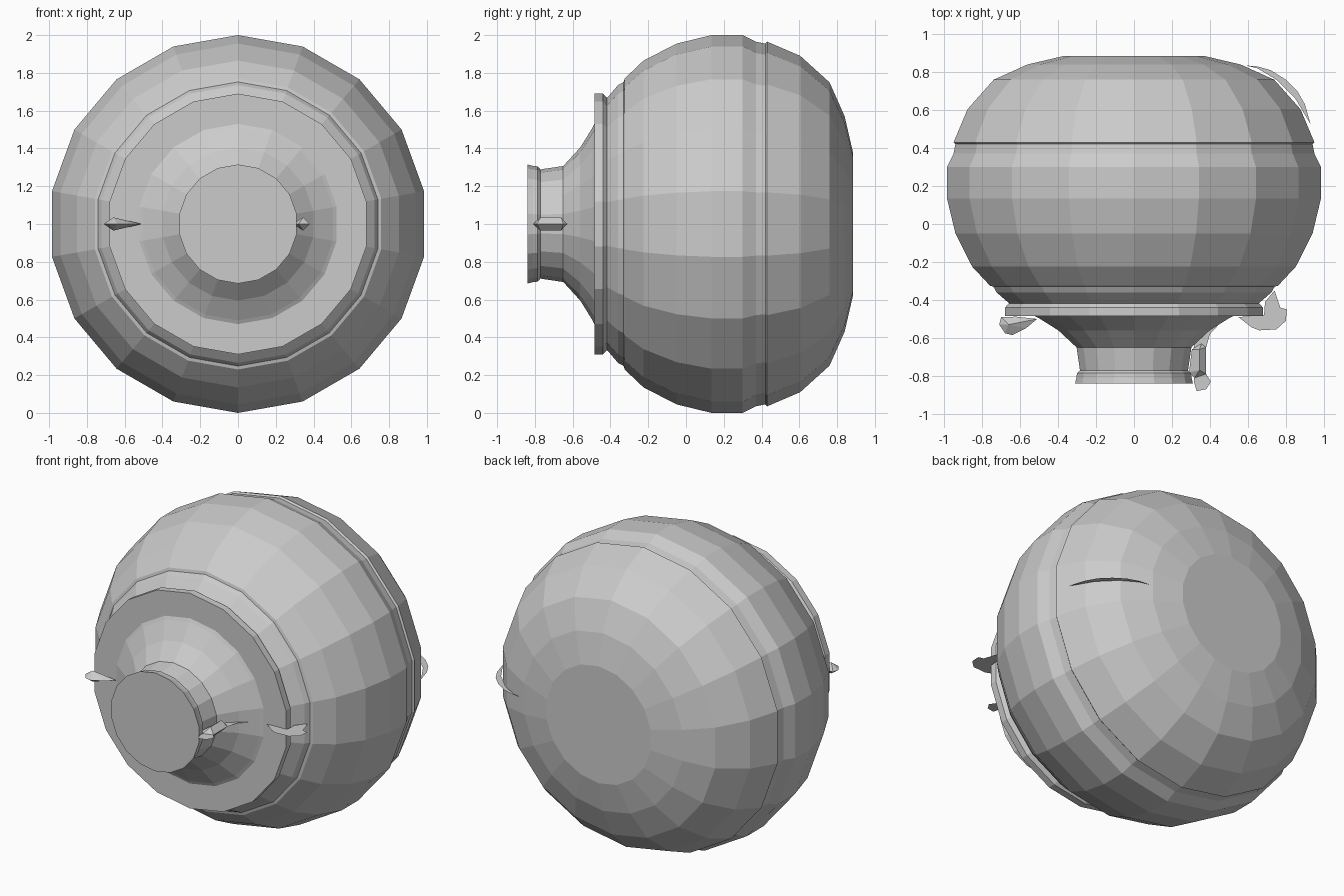
import bpy, bmesh, math

if "Cube" in bpy.data.objects:
    bpy.data.objects.remove(bpy.data.objects["Cube"])

mat = bpy.data.materials.new("plain_grey")
mat.diffuse_color = (0.6, 0.6, 0.6, 1)
mat.use_nodes = True
mat.node_tree.nodes["Principled BSDF"].inputs["Base Color"].default_value = mat.diffuse_color
SIDES = 18


def finish(name, bm):
    me = bpy.data.meshes.new(name)
    bm.to_mesh(me)
    bm.free()
    me.materials.append(mat)
    ob = bpy.data.objects.new(name, me)
    bpy.context.collection.objects.link(ob)
    return ob


def lathe(name, profile):
    """Closed turned solid around the y axis at z = 1; profile is (y, radius)."""
    bm = bmesh.new()
    rings = []
    for y, r in profile:
        ring = []
        for i in range(SIDES):
            a = 2 * math.pi * i / SIDES
            ring.append(bm.verts.new((r * math.sin(a), y, 1 + r * math.cos(a))))
        rings.append(ring)
    for a, b in zip(rings, rings[1:]):
        for i in range(SIDES):
            j = (i + 1) % SIDES
            bm.faces.new((a[i], a[j], b[j], b[i]))
    bm.faces.new(rings[0])
    bm.faces.new(rings[-1])
    bmesh.ops.recalc_face_normals(bm, faces=bm.faces)
    return finish(name, bm)


def plate(name, outline):
    """Flat sliver lying in the plane z = 1."""
    bm = bmesh.new()
    bm.faces.new([bm.verts.new((x, y, 1)) for x, y in outline])
    bmesh.ops.recalc_face_normals(bm, faces=bm.faces)
    for f in bm.faces:
        f.normal_update()
        if f.normal.z < 0:
            f.normal_flip()
    return finish(name, bm)


def lump(name, outline, ridge, h=0.035):
    """Faceted bead: outline at z = 1 with ridge points above and below."""
    bm = bmesh.new()
    for x, y in outline:
        bm.verts.new((x, y, 1))
    for x, y in ridge:
        bm.verts.new((x, y, 1 + h))
        bm.verts.new((x, y, 1 - h))
    bmesh.ops.convex_hull(bm, input=bm.verts)
    bmesh.ops.recalc_face_normals(bm, faces=bm.faces)
    return finish(name, bm)


# Round body with its two shallow grooves
lathe("body", [(0.885, 0.375), (0.84, 0.57), (0.76, 0.75), (0.605, 0.89),
               (0.43, 0.965), (0.42, 0.955), (0.37, 0.965), (0.30, 1.0),
               (0.135, 1.0), (-0.05, 0.955), (-0.225, 0.865), (-0.325, 0.77),
               (-0.33, 0.752), (-0.36, 0.735), (-0.42, 0.665)])

# Flange plate
lathe("flange", [(-0.415, 0.66), (-0.42, 0.67), (-0.44, 0.69), (-0.485, 0.69)])

# Flared neck
lathe("neck", [(-0.48, 0.54), (-0.495, 0.51), (-0.56, 0.405),
               (-0.65, 0.307), (-0.785, 0.287)])

# Rim at the mouth
lathe("rim", [(-0.77, 0.288), (-0.785, 0.305), (-0.81, 0.308), (-0.84, 0.315)])

# Small ornaments around the side plane
lump("left_bead", [(-0.71, -0.53), (-0.70, -0.49), (-0.62, -0.488), (-0.51, -0.50),
                   (-0.57, -0.55), (-0.64, -0.585), (-0.68, -0.575)],
     [(-0.66, -0.53)])
lump("neck_bead", [(0.305, -0.66), (0.29, -0.78), (0.32, -0.81), (0.38, -0.79),
                   (0.38, -0.65), (0.355, -0.63)],
     [(0.345, -0.66), (0.345, -0.77)])
plate("neck_bead_tip", [(0.31, -0.67), (0.32, -0.63), (0.38, -0.56), (0.46, -0.515),
                        (0.40, -0.58), (0.38, -0.65), (0.37, -0.68)])
plate("neck_bead_tail", [(0.32, -0.79), (0.38, -0.79), (0.405, -0.83),
                         (0.38, -0.87), (0.33, -0.88), (0.315, -0.83)])
plate("flange_fin", [(0.55, -0.49), (0.62, -0.545), (0.66, -0.56), (0.75, -0.555),
                     (0.80, -0.51), (0.805, -0.45), (0.77, -0.44), (0.74, -0.35),
                     (0.69, -0.41), (0.685, -0.48)])
plate("body_sliver", [(0.59, 0.835), (0.65, 0.82), (0.75, 0.76), (0.85, 0.66),
                      (0.93, 0.525), (0.90, 0.63), (0.86, 0.70), (0.80, 0.76),
                      (0.72, 0.81), (0.65, 0.83)])
